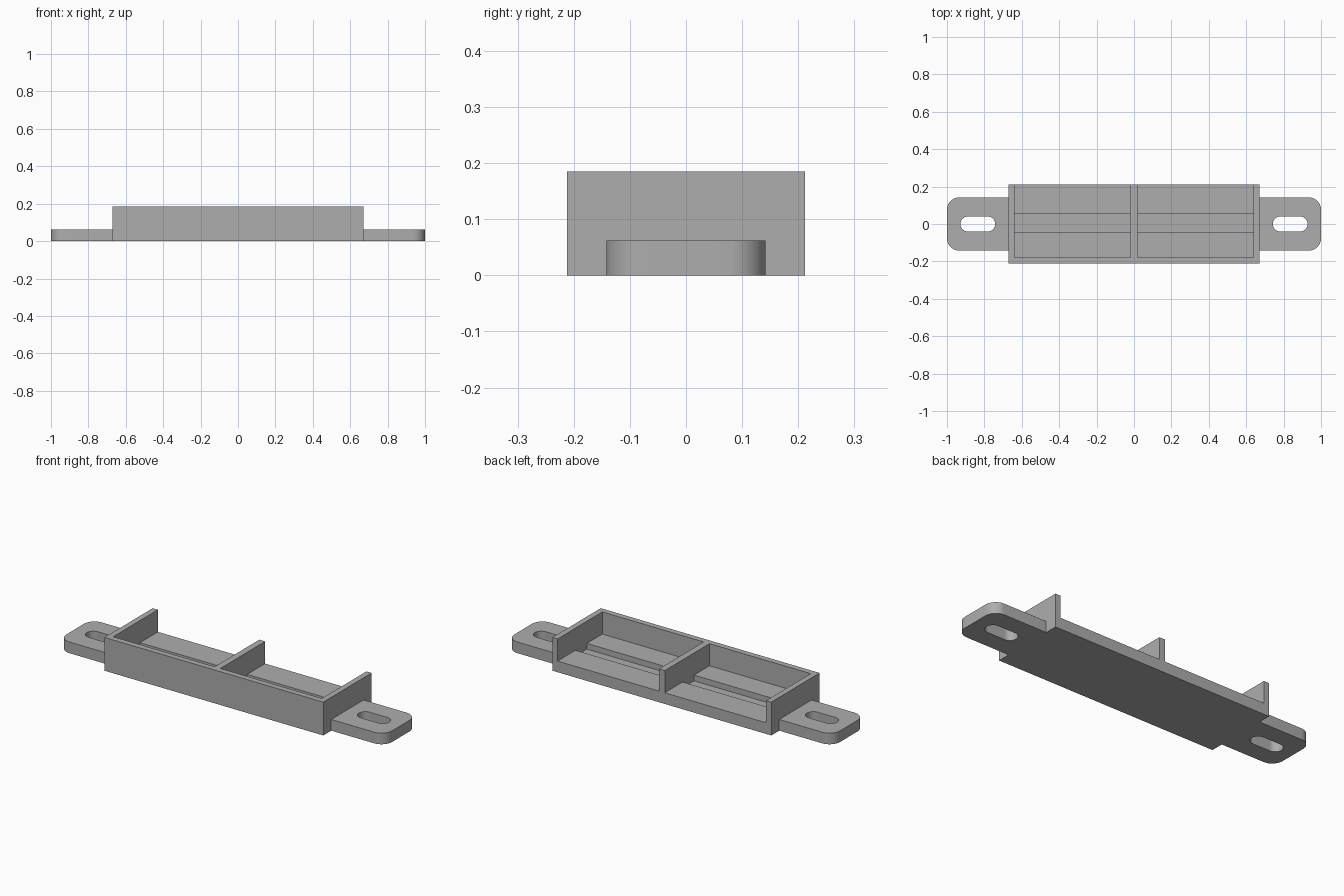
import bpy, bmesh, math

cube = bpy.data.objects.get("Cube")
if cube:
    bpy.data.objects.remove(cube, do_unlink=True)

grey = bpy.data.materials.new("plain grey")
grey.use_nodes = True
grey.diffuse_color = (0.42, 0.42, 0.42, 1)
grey.node_tree.nodes["Principled BSDF"].inputs["Base Color"].default_value = (0.42, 0.42, 0.42, 1)

END, BACK, TOP, FLOOR, WALL = 0.672, 0.212, 0.185, 0.062, 0.032
SLOT_LOW, SLOT_HIGH, SLOT_Z = -0.045, 0.055, 0.03


def prism(name, outline, axis, start, end):
    """Extrude an outline: axis 'z' takes (x, y) points, axis 'x' takes (y, z)."""
    bm = bmesh.new()
    place = (lambda a, b: (a, b, start)) if axis == "z" else (lambda a, b: (start, a, b))
    face = bm.faces.new([bm.verts.new(place(a, b)) for a, b in outline])
    new = bmesh.ops.extrude_face_region(bm, geom=[face])["geom"]
    shift = (0, 0, end - start) if axis == "z" else (end - start, 0, 0)
    bmesh.ops.translate(bm, vec=shift, verts=[v for v in new if isinstance(v, bmesh.types.BMVert)])
    bmesh.ops.recalc_face_normals(bm, faces=bm.faces)
    mesh = bpy.data.meshes.new(name)
    bm.to_mesh(mesh)
    bm.free()
    mesh.materials.append(grey)
    obj = bpy.data.objects.new(name, mesh)
    bpy.context.collection.objects.link(obj)
    return obj


def rounded(cx, half_x, half_y, r, steps=12):
    """Outline of a rectangle with rounded corners."""
    pts = []
    for q, (sx, sy) in enumerate([(1, 1), (-1, 1), (-1, -1), (1, -1)]):
        for i in range(steps + 1):
            a = math.pi / 2 * (q + i / steps)
            p = (cx + sx * (half_x - r) + r * math.cos(a), sy * (half_y - r) + r * math.sin(a))
            if not pts or math.dist(p, pts[-1]) > 1e-5:
                pts.append(p)
    return pts


def cut(target, cutter):
    cutter.hide_render = True
    cutter.hide_viewport = True
    mod = target.modifiers.new("cut", "BOOLEAN")
    mod.operation = "DIFFERENCE"
    mod.solver = "EXACT"
    mod.object = cutter


# Tray: solid block with two bays open at the back, each with a floor groove
tray = prism("tray", [(-END, -BACK), (END, -BACK), (END, BACK), (-END, BACK)], "z", 0, TOP)
bay = [(-BACK + WALL, TOP + 0.1), (-BACK + WALL, FLOOR), (SLOT_LOW, FLOOR), (SLOT_LOW, SLOT_Z),
       (SLOT_HIGH, SLOT_Z), (SLOT_HIGH, FLOOR), (BACK + 0.1, FLOOR), (BACK + 0.1, TOP + 0.1)]
for side, label in ((-1, "right"), (1, "left")):
    cut(tray, prism(label + "_bay_cutter", bay, "x", side * 0.018, side * (END - WALL)))

# Mounting ears with rounded outer corners and a long screw slot
for side, label in ((-1, "right"), (1, "left")):
    outline = [(max(x, END) * side, y) for x, y in rounded(0.78, 0.22, 0.142, 0.065)]
    clean = [p for i, p in enumerate(outline) if math.dist(p, outline[i - 1]) > 1e-5]
    # Keep only the straight root edge on the tray side
    clean = [p for p in clean if abs(p[0]) > END + 0.001]
    root = [(side * END, -0.142), (side * END, 0.142)]
    clean.sort(key=lambda p: math.atan2(p[1], abs(p[0]) - END))
    ear = prism(label + "_ear", [root[0]] + clean + [root[1]], "z", 0, FLOOR)
    cutter = prism(label + "_slot_cutter", rounded(side * 0.835, 0.093, 0.04, 0.0399), "z", -0.1, 0.2)
    cut(ear, cutter)
    bpy.ops.object.select_all(action="DESELECT")
    ear.select_set(True)
    bpy.context.view_layer.objects.active = ear
    bpy.ops.object.shade_smooth_by_angle(angle=math.radians(30))
